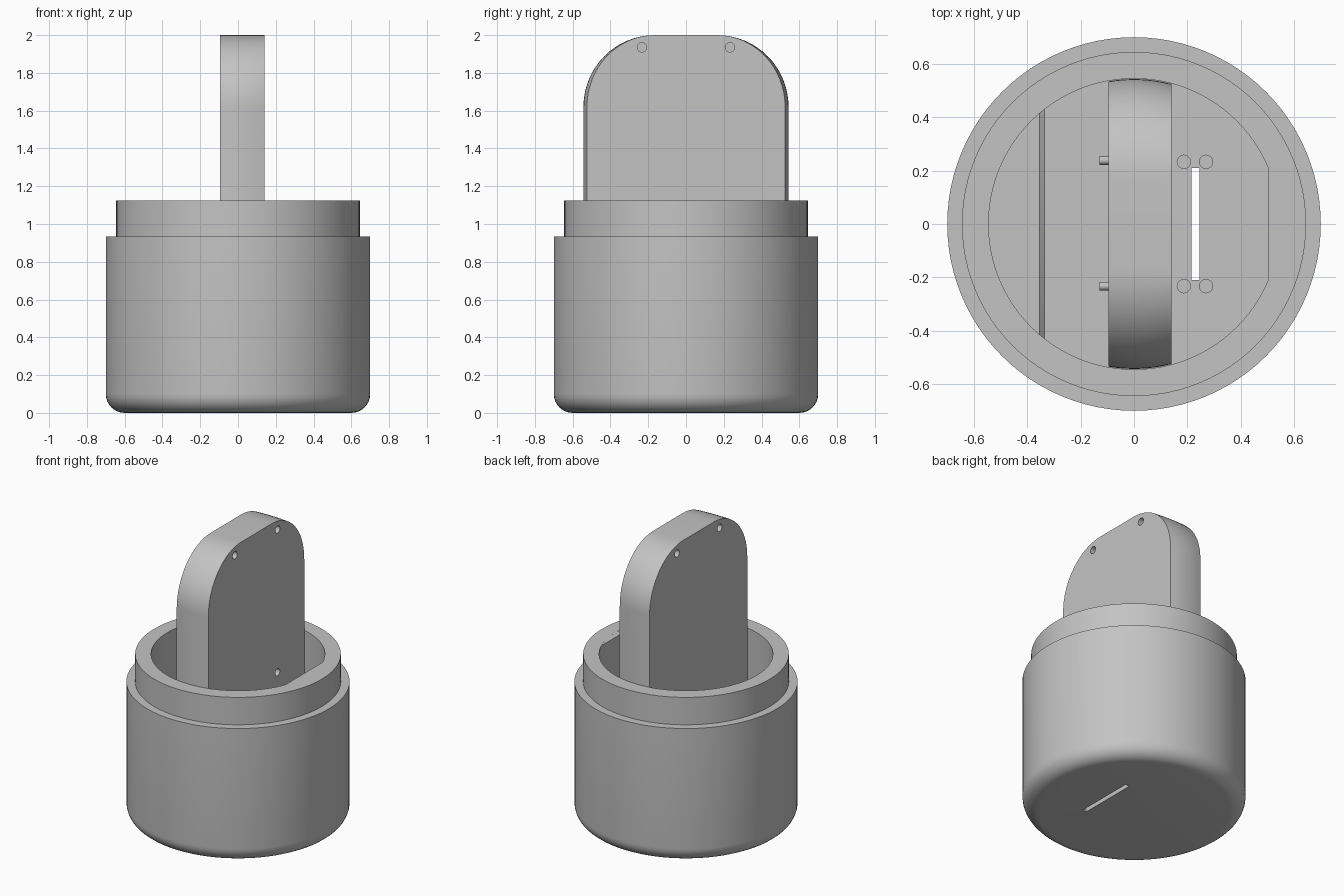
import bpy, bmesh, math
from mathutils import Matrix, Vector

if "Cube" in bpy.data.objects:
    bpy.data.objects.remove(bpy.data.objects["Cube"], do_unlink=True)

BORE = 0.545      # inner radius of the cup
FLOOR = 0.1       # height of the cup floor

grey = bpy.data.materials.new("plain_grey")
grey.use_nodes = True
grey.diffuse_color = (0.55, 0.55, 0.55, 1)
grey.node_tree.nodes["Principled BSDF"].inputs["Base Color"].default_value = grey.diffuse_color


def finish(name, bm):
    bmesh.ops.remove_doubles(bm, verts=bm.verts, dist=1e-5)
    bmesh.ops.recalc_face_normals(bm, faces=bm.faces)
    mesh = bpy.data.meshes.new(name)
    bm.to_mesh(mesh)
    bm.free()
    mesh.materials.append(grey)
    obj = bpy.data.objects.new(name, mesh)
    bpy.context.collection.objects.link(obj)
    return obj


def smooth(obj):
    bpy.ops.object.select_all(action='DESELECT')
    obj.select_set(True)
    bpy.context.view_layer.objects.active = obj
    bpy.ops.object.shade_smooth_by_angle(angle=math.radians(30))


def add_rod(bm, center, axis, radius, depth):
    turn = Vector((0, 0, 1)).rotation_difference(Vector(axis)).to_matrix().to_4x4()
    bmesh.ops.create_cone(bm, cap_ends=True, segments=24, radius1=radius, radius2=radius,
                          depth=depth, matrix=Matrix.Translation(center) @ turn)


def loft(name, rings):
    """Bridge matching closed rings and cap both ends."""
    bm = bmesh.new()
    loops = [[bm.verts.new(p) for p in ring] for ring in rings]
    for a, b in zip(loops, loops[1:]):
        for i in range(len(a)):
            j = (i + 1) % len(a)
            bm.faces.new((a[i], a[j], b[j], b[i]))
    bm.faces.new(loops[0])
    bm.faces.new(loops[-1])
    return finish(name, bm)


def carve(obj, cutter_bm):
    cutter = finish(obj.name + "_cutter", cutter_bm)
    cutter.hide_render = True
    mod = obj.modifiers.new("cut", 'BOOLEAN')
    mod.operation = 'DIFFERENCE'
    mod.solver = 'EXACT'
    mod.object = cutter
    bpy.context.view_layer.objects.active = obj
    bpy.ops.object.modifier_apply(modifier=mod.name)
    bpy.data.objects.remove(cutter, do_unlink=True)


# Cup: lathed wall with rounded foot, stepped lip and flat floor
profile = [(0, 0)]
for i in range(9):
    a = math.radians(-90 + 90 * i / 8)
    profile.append((0.6 + 0.1 * math.cos(a), 0.1 + 0.1 * math.sin(a)))
profile += [(0.7, 0.935), (0.645, 0.935), (0.645, 1.125), (BORE, 1.125), (BORE, FLOOR), (0, FLOOR)]
bm = bmesh.new()
verts = [bm.verts.new((r, 0, z)) for r, z in profile]
edges = [bm.edges.new(pair) for pair in zip(verts, verts[1:])]
bmesh.ops.spin(bm, geom=verts + edges, cent=(0, 0, 0), axis=(0, 0, 1),
               angle=2 * math.pi, steps=96, use_merge=True)
cup = finish("cup", bm)

# Slot through the floor, with a pair of blind holes at each end
bm = bmesh.new()
bmesh.ops.create_cube(bm, size=1, matrix=Matrix.Translation((0.23, 0, 0.05)) @ Matrix.Diagonal((0.03, 0.42, 0.4, 1)))
for x in (0.187, 0.27):
    for y in (-0.233, 0.233):
        add_rod(bm, (x, y, FLOOR), (0, 0, 1), 0.025, 0.1)
carve(cup, bm)
smooth(cup)


def segment(x_cut, z):
    """Slice of the bore beyond a straight chord, sunk slightly into the wall."""
    half = math.acos(abs(x_cut) / BORE)
    side = math.copysign(1, x_cut)
    ring = [(x_cut, BORE * math.sin(half), z), (x_cut, -BORE * math.sin(half), z)]
    for i in range(17):
        a = -half + 2 * half * i / 16
        ring.append((side * (BORE + 0.01) * math.cos(a), (BORE + 0.01) * math.sin(a), z))
    return ring


# Flat on one side of the bore, and a low bevelled ledge on the other
smooth(loft("wall_flat", [segment(0.505, FLOOR - 0.01), segment(0.505, 1.1245)]))
smooth(loft("floor_ledge", [segment(-0.335, FLOOR - 0.001), segment(-0.355, FLOOR + 0.02)]))


# Upright plate: round-shouldered sections whose width follows the bore
def section(x):
    w = math.sqrt(BORE ** 2 - x ** 2) - 0.002
    right = [(w, FLOOR - 0.01)]
    for i in range(17):
        a = math.radians(90 * i / 16)
        right.append((0.165 + (w - 0.165) * math.cos(a), 1.62 + 0.38 * math.sin(a)))
    left = [(-y, z) for y, z in reversed(right)]
    return [(x, y, z) for y, z in right + left]


X0, X1 = -0.095, 0.14
plate = loft("upright_plate", [section(X0 + (X1 - X0) * i / 8) for i in range(9)])

# Blind pin holes in the plate faces
bm = bmesh.new()
for y in (-0.233, 0.233):
    for x, z in ((X0, 1.935), (X1, 1.935), (X1, 0.947)):
        add_rod(bm, (x, y, z), (1, 0, 0), 0.025, 0.1)
carve(plate, bm)
smooth(plate)

# Locating pegs low on the plate
for label, y in (("front", -0.233), ("back", 0.238)):
    bm = bmesh.new()
    add_rod(bm, (X0 - 0.0125, y, 0.45), (1, 0, 0), 0.016, 0.045)
    smooth(finish(label + "_peg", bm))
